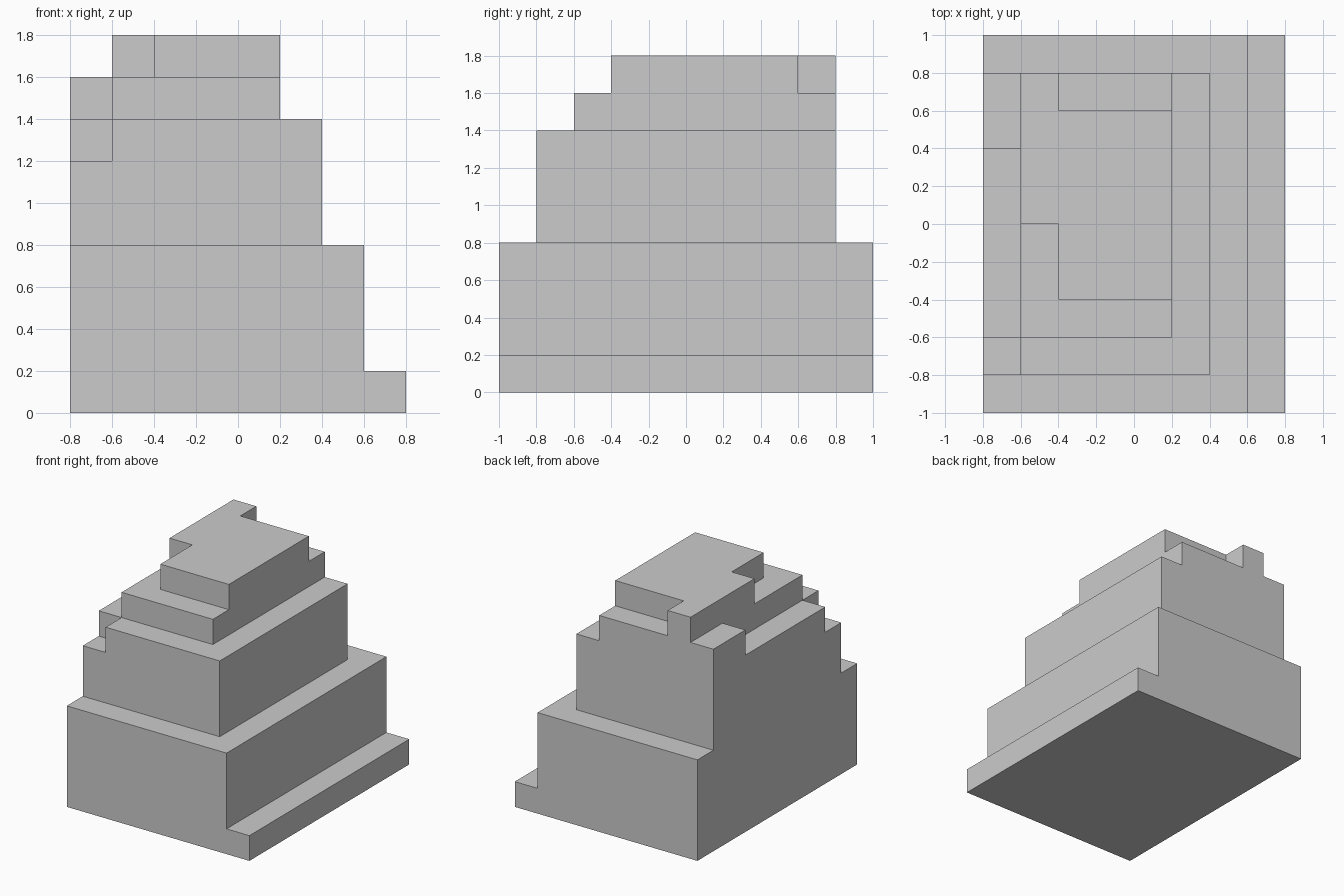
import bpy, bmesh
from mathutils import Vector

if "Cube" in bpy.data.objects:
    bpy.data.objects.remove(bpy.data.objects["Cube"])

S = 0.2  # grid step

# Terraces from the bottom up: x0, x1, y0, y1, top height (in grid steps)
terraces = [
    (-4, 4, -5, 5, 1),    # base ledge
    (-4, 3, -5, 5, 4),    # lower block
    (-4, 2, -4, 4, 6),    # middle block
    (-3, 2, -4, 4, 7),    # middle block, right of the left shelf
    (-4, -3, -3, 4, 7),   # left shelf
    (-4, -3, 2, 4, 8),    # raised rear end of the left shelf
    (-3, 1, -3, 4, 8),    # upper block
    (-3, 1, 0, 3, 9),     # cap
    (-2, 1, -2, 0, 9),    # cap front tongue
    (-3, -2, 3, 4, 9),    # cap rear corner
]

# Height of every grid cell
height = {}
for x0, x1, y0, y1, h in terraces:
    for x in range(x0, x1):
        for y in range(y0, y1):
            height[x, y] = max(h, height.get((x, y), 0))


def solid(x, y, z):
    return 0 <= z < height.get((x, y), 0)


# Skin the exposed sides only, so the stack is one closed solid
bm = bmesh.new()
for (x, y), h in height.items():
    for z in range(h):
        centre = Vector((x + 0.5, y + 0.5, z + 0.5))
        for axis in range(3):
            for sign in (-1, 1):
                n, u, v = Vector(), Vector(), Vector()
                n[axis] = sign
                if solid(x + int(n.x), y + int(n.y), z + int(n.z)):
                    continue
                u[(axis + 1) % 3] = 0.5
                v[(axis + 2) % 3] = 0.5 * sign
                c = centre + n * 0.5
                bm.faces.new([bm.verts.new(p * S) for p in
                              (c - u - v, c + u - v, c + u + v, c - u + v)])

# Weld and merge the cells into large flat faces
bmesh.ops.remove_doubles(bm, verts=bm.verts[:], dist=0.001)
bmesh.ops.dissolve_limit(bm, angle_limit=0.01, verts=bm.verts[:], edges=bm.edges[:])

mesh = bpy.data.meshes.new("stepped_block")
bm.to_mesh(mesh)
bm.free()
bpy.context.collection.objects.link(bpy.data.objects.new("stepped_block", mesh))
